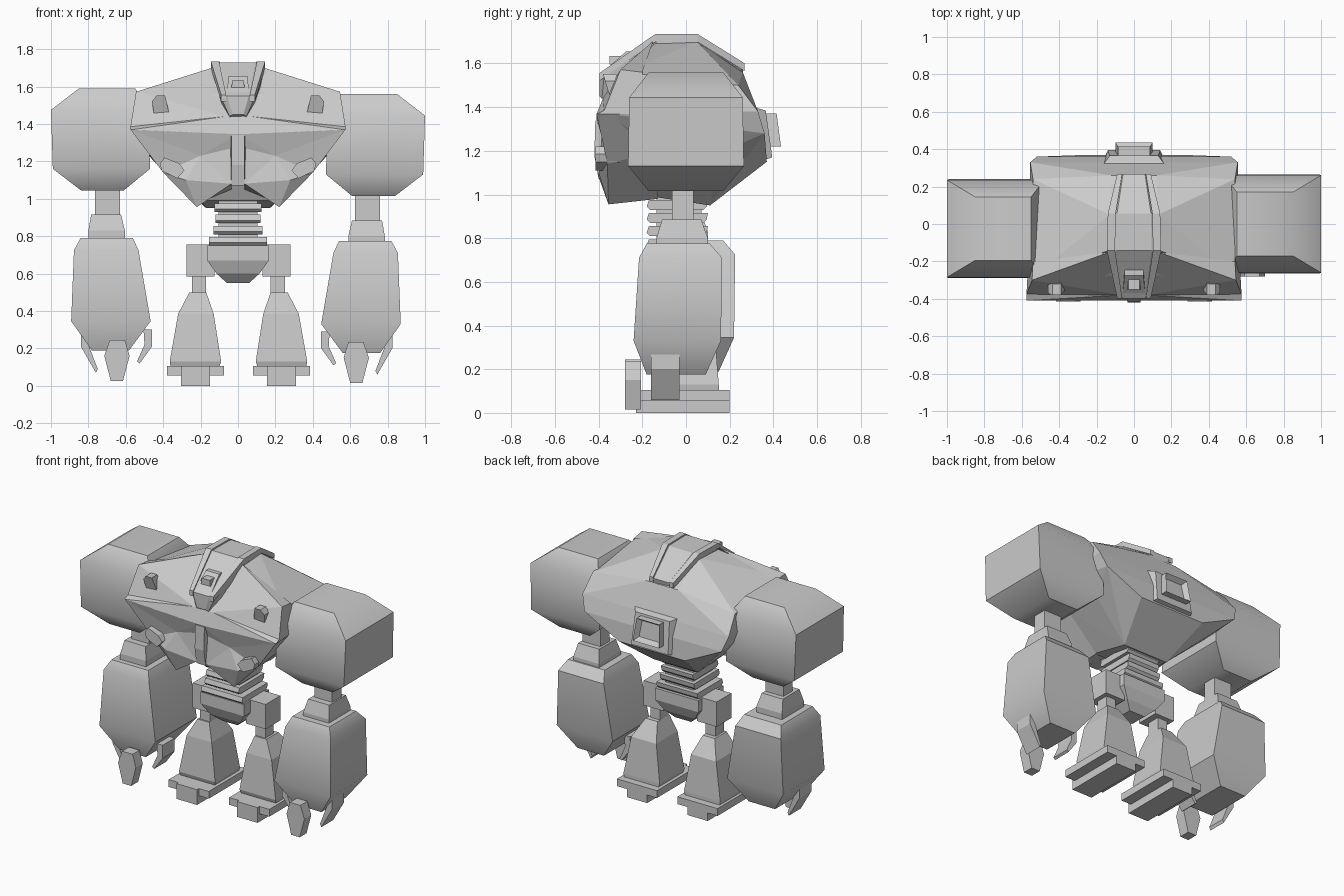
import bpy, bmesh, math
from mathutils import Matrix, Vector

if "Cube" in bpy.data.objects:
    bpy.data.objects.remove(bpy.data.objects["Cube"])


def finish(name, bm, smooth=0):
    bmesh.ops.recalc_face_normals(bm, faces=bm.faces)
    me = bpy.data.meshes.new(name)
    bm.to_mesh(me)
    bm.free()
    ob = bpy.data.objects.new(name, me)
    bpy.context.collection.objects.link(ob)
    if smooth:
        bpy.ops.object.select_all(action='DESELECT')
        ob.select_set(True)
        bpy.context.view_layer.objects.active = ob
        bpy.ops.object.shade_smooth_by_angle(angle=math.radians(smooth))
    return ob


def loft(name, rings, smooth=0, s=1, off=(0, 0, 0)):
    """Skin equal-length rings of points and cap both ends; s=-1 mirrors in x."""
    bm = bmesh.new()
    vs = [[bm.verts.new((s * (x + off[0]), y + off[1], z + off[2])) for x, y, z in r] for r in rings]
    n = len(vs[0])
    for a, b in zip(vs, vs[1:]):
        for i in range(n):
            bm.faces.new((a[i], a[(i + 1) % n], b[(i + 1) % n], b[i]))
    bm.faces.new(vs[0])
    bm.faces.new(vs[-1])
    return finish(name, bm, smooth)


def rect(x0, x1, y0, y1, z):
    return [(x0, y0, z), (x1, y0, z), (x1, y1, z), (x0, y1, z)]


def box(name, x0, x1, y0, y1, z0, z1, s=1, off=(0, 0, 0)):
    return loft(name, [rect(x0, x1, y0, y1, z0), rect(x0, x1, y0, y1, z1)], 0, s, off)


def prism(name, profile, y0, y1, s=1, off=(0, 0, 0)):
    return loft(name, [[(x, y, z) for x, z in profile] for y in (y0, y1)], 0, s, off)


def half_mesh(name, pts, faces):
    """Both mirrored halves of a faceted plate."""
    bm = bmesh.new()
    for s in (1, -1):
        vs = [bm.verts.new((s * x, y, z)) for x, y, z in pts]
        for f in faces:
            bm.faces.new([vs[i] for i in f])
    bmesh.ops.remove_doubles(bm, verts=bm.verts, dist=0.001)
    return finish(name, bm)


# Torso core: convex shell with sloping roof and flared back
core = [(.13, -.14, 1.695), (.13, .05, 1.70), (.12, .26, 1.56), (.54, -.28, 1.56),
        (.565, -.36, 1.37), (.54, .24, 1.5), (.555, .33, 1.38), (.08, -.34, 1.45),
        (.52, .36, 1.28), (.25, .37, 1.15), (.44, -.12, 1.2), (.44, .15, 1.19),
        (.20, -.15, .99), (.17, .11, .95)]
bm = bmesh.new()
for x, y, z in core:
    for s in (1, -1):
        bm.verts.new((s * x, y, z))
bmesh.ops.convex_hull(bm, input=bm.verts)
finish("torso_core", bm)

# Upper front plate, leaning back from the ledge to the roof
half_mesh("brow_plate",
          [(.545, -.30, 1.572), (.575, -.375, 1.385), (.13, -.15, 1.703), (0, -.15, 1.703),
           (.07, -.38, 1.44), (0, -.38, 1.44), (.575, -.41, 1.368), (0, -.41, 1.345),
           (.565, -.2, 1.37), (.54, -.2, 1.56)],
          [(0, 2, 4), (0, 4, 1), (2, 3, 5, 4), (1, 4, 6), (4, 5, 7, 6), (0, 1, 6, 8, 9), (0, 9, 2)])
# Lower front plate with two lobes and recessed facets
half_mesh("chin_plate",
          [(.575, -.41, 1.37), (0, -.41, 1.345), (.035, -.385, 1.27), (.035, -.40, 1.08),
           (.22, -.355, .955), (.28, -.40, 1.10), (.40, -.36, 1.14), (.2, -.375, 1.23),
           (.56, -.25, 1.37), (.2, -.13, .98), (.035, -.18, 1.05), (.44, -.12, 1.2)],
          [(0, 1, 7), (1, 2, 7), (0, 7, 6), (6, 7, 5), (7, 2, 3), (7, 3, 5), (3, 4, 5),
           (6, 5, 4), (3, 10, 9, 4), (4, 9, 11, 6), (6, 11, 8, 0)])
loft("chin_ridge", [[(-.05, -.3, z), (-.035, y, z), (.035, y, z), (.05, -.3, z)]
                    for z, y in ((1.07, -.40), (1.18, -.42), (1.34, -.415))])

# Eyes and cheek vents
hexa = [(-.025, .067), (.02, .067), (.045, .035), (.03, -.06), (-.03, -.067), (-.045, -.02)]
for s, side in ((1, "right"), (-1, "left")):
    loft("eye_" + side, [[(.415 + x, y - .3 * z, 1.485 + z) for x, z in ((u, v) for u, v in hexa)]
                         for y in (-.30, -.36)][::-1], 0, s)
    r = Matrix.Rotation(math.radians(-55), 2)
    vent = [r @ Vector(p) * .95 for p in hexa]
    prism("cheek_vent_" + side, [(.355 + v.x, 1.165 + v.y) for v in vent], -.415, -.3, s)

# Crest running from the snout over the roof to the back
path = [(-.385, 1.44, .045), (-.375, 1.54, .09), (-.13, 1.70, .145), (.05, 1.70, .14), (.25, 1.57, .09)]
lift = [(-.012, .01), (-.022, .01), (-.012, .028), (.005, .028), (.018, .025)]
loft("crest", [[(-w, y + .12 * (y < -.3), z - .05), (-w, y, z), (-w * .65, y + dy, z + dz),
                (w * .65, y + dy, z + dz), (w, y, z), (w, y + .12 * (y < -.3), z - .05)]
               for (y, z, w), (dy, dz) in zip(path, lift)])
for s, side in ((1, "right"), (-1, "left")):
    loft("crest_rail_" + side, [[(.7 * w, y + dy, z + dz - .03), (w, y + dy, z + dz - .03),
                                 (w, y + dy, z + dz + .006), (.7 * w, y + dy, z + dz + .006)]
                                for (y, z, w), (dy, dz) in zip(path[1:], lift[1:])], 0, s)
loft("snout_socket", [rect(-.06, .06, -.37, -.24, 1.57), rect(-.05, .05, -.275, -.2, 1.655)])
prism("snout_lens", [(-.035, 1.595), (.035, 1.595), (.03, 1.635), (-.03, 1.635)], -.35, -.25)

# Back plate with framed port
loft("back_plate", [[(-a, y, z0), (a, y, z0), (b, y - d, z1), (-b, y - d, z1)]
                    for a, b, y, z0, z1, d in ((.17, .17, .33, 1.15, 1.40, .02),
                                               (.14, .13, .395, 1.17, 1.385, .03))])
bm = bmesh.new()
q = [bm.verts.new((x, y - .02 * (z > 1.3), z)) for y in (.35, .435) for x, z in
     ((-.10, 1.22), (.10, 1.22), (.085, 1.37), (-.085, 1.37))]
for i in range(4):
    bm.faces.new((q[i], q[(i + 1) % 4], q[4 + (i + 1) % 4], q[4 + i]))
bm.faces.new(q[:4])
f = bm.faces.new(q[4:])
bmesh.ops.recalc_face_normals(bm, faces=bm.faces)
bmesh.ops.inset_region(bm, faces=[f], thickness=.03)
bmesh.ops.translate(bm, verts=f.verts, vec=(0, -.035, 0))
finish("back_port", bm)

# Ribbed waist and pelvis
box("waist_core", -.105, .105, -.135, .07, .72, 1.03)
for i, w in enumerate((.155, .13, .12, .125)):
    z = .75 + i * .06
    loft(f"waist_ring_{i}", [rect(-w, w, -.165, .08, z), rect(-w, w, -.18, .095, z + .015),
                             rect(-w, w, -.17, .10, z + .045)])
loft("pelvis", [rect(-.06, .06, -.09, .03, .55), rect(-.115, .115, -.14, .07, .60),
                rect(-.165, .165, -.17, .10, .67), rect(-.165, .165, -.17, .10, .75)])

for s, side, k in ((1, "right", 0), (-1, "left", 1)):
    # Arm: shoulder block, joint, elbow cuff, forearm
    up = (0, -.025 * k, .03 * k)
    loft("shoulder_" + side, [rect(.61, .84, -.17, .17, 1.015), rect(.47, .99, -.265, .265, 1.13),
                              rect(.48, 1.0, -.26, .26, 1.445), rect(.55, .85, -.17, .17, 1.56)], 50, s, up)
    box("arm_joint_" + side, .625, .76, -.065, .035, .86, 1.04, s, (.005 * k, 0, .03 * k))
    loft("elbow_cuff_" + side, [rect(.59, .785, -.135, .10, .76), rect(.59, .785, -.135, .10, .80),
                                rect(.61, .77, -.11, .07, .885)], 0, s, (.015 * k, 0, .03 * k))
    low = (.022 * k, .06 * k, .015 * k)
    b = -.05 * k
    loft("forearm_" + side, [rect(.56, .76, -.18 + b, .09, .175), rect(.445, .87, -.24 + b, .16, .33),
                             rect(.51, .855, -.215 + b, .165, .71), rect(.54, .82, -.18 + b, .11, .775)],
         40, s, low)
    # Claws
    hand = (.015 * k, 0, .01 * k)
    prism("claw_inner_" + side, [(.445, .29), (.445, .20), (.51, .11), (.525, .12), (.485, .21), (.49, .29)],
          -.16, -.03, s, hand)
    prism("claw_outer_" + side, [(.825, .29), (.825, .20), (.745, .06), (.735, .08), (.785, .21), (.78, .29)],
          -.16, -.03, s, hand)
    loft("thumb_" + side, [[(.59, y, .235), (.67, y, .235), (.70, y, .15), (.665, y, .015), (.60, y, .015),
                            (.565, y, .15)] for y in (-.28, -.205)], 0, s, hand)

    # Leg: hip block, knee joint, calf, foot
    leg = (-.005 * k, 0, 0)
    box("hip_" + side, .13, .28, -.10, .06, .585, .755, s, leg)
    box("knee_joint_" + side, .175, .25, -.06, .03, .48, .60, s, leg)
    loft("calf_" + side, [rect(.105, .365, -.11, .15, .10), rect(.095, .37, -.12, .15, .13),
                          rect(.135, .325, -.10, .13, .385), rect(.175, .265, -.07, .06, .50)], 0, s, leg)
    box("foot_sole_" + side, .155, .31, -.23, .20, 0, .105, s, leg)
    for x0, x1, n in ((.08, .165, "inner"), (.30, .385, "outer")):
        box(f"foot_{n}_pad_{side}", x0, x1, -.21, .20, .055, .105, s, leg)
